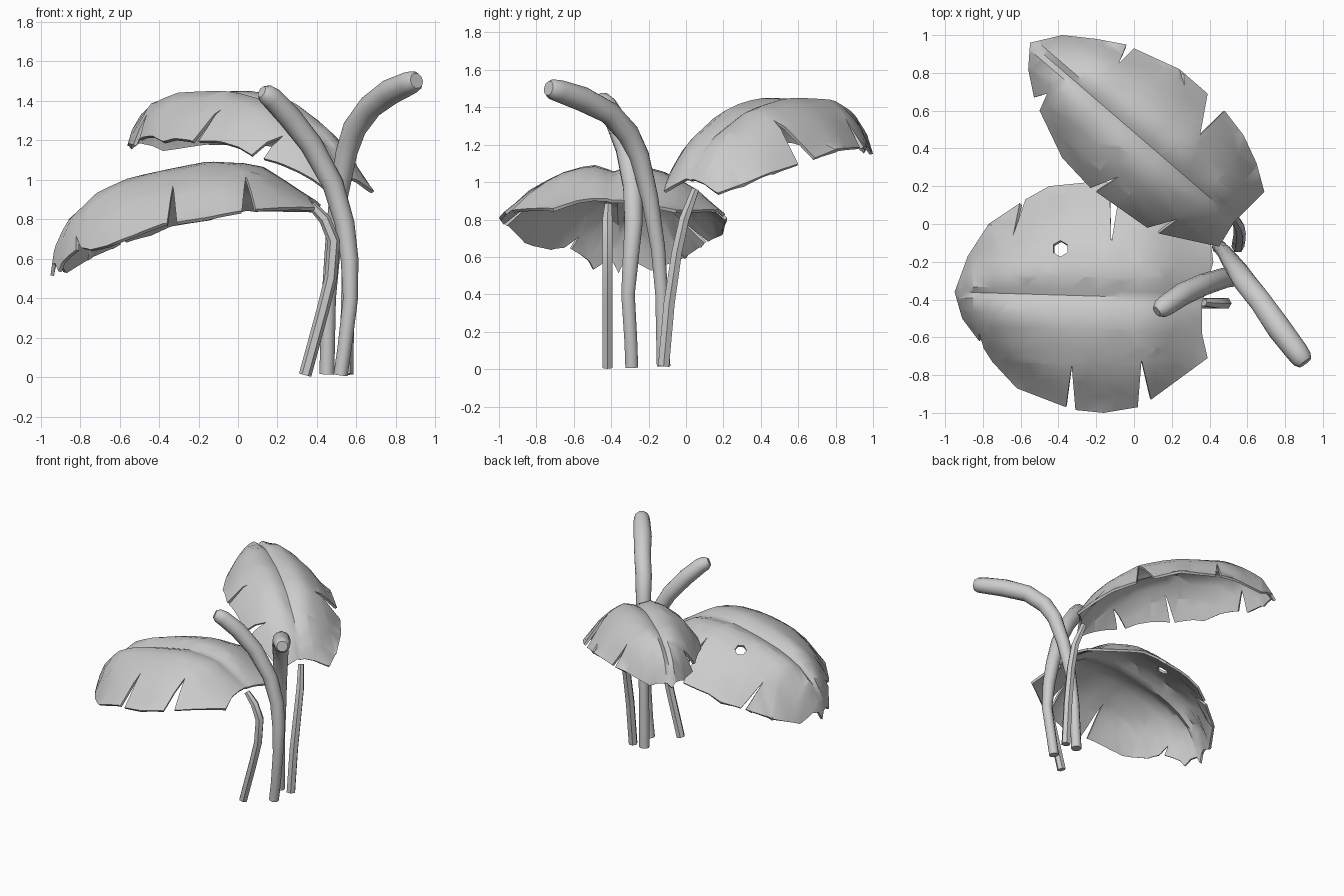
import bpy, bmesh, math
from mathutils import Vector

if "Cube" in bpy.data.objects:
    bpy.data.objects.remove(bpy.data.objects["Cube"])


def lerp_table(table, s):
    """Piecewise-linear lookup in [(key, value), ...]."""
    if s <= table[0][0]:
        return table[0][1]
    for (a, va), (b, vb) in zip(table, table[1:]):
        if s <= b:
            return va + (vb - va) * (s - a) / (b - a)
    return table[-1][1]


def finish(name, bm, angle, thickness=0):
    me = bpy.data.meshes.new(name)
    bm.to_mesh(me)
    bm.free()
    ob = bpy.data.objects.new(name, me)
    bpy.context.collection.objects.link(ob)
    bpy.ops.object.select_all(action='DESELECT')
    ob.select_set(True)
    bpy.context.view_layer.objects.active = ob
    if thickness:
        m = ob.modifiers.new("thickness", 'SOLIDIFY')
        m.thickness, m.offset = thickness, -1
        bpy.ops.object.modifier_apply(modifier=m.name)
    bpy.ops.object.shade_smooth_by_angle(angle=math.radians(angle))
    return ob


# cross-section of a leaf blade: shallow groove on the midrib, drooping sides
SECTION = [(0, .86), (.05, .9), (.2, 1), (.44, .85), (.7, .57), (.9, .18), (1, 0)]


def leaf(name, loops, tip, base, width, edge, ridge):
    """Fill a flat outline, cut it into a grid, then bend it to the leaf's height."""
    tip, base = Vector(tip), Vector(base)
    d = (base - tip).normalized()
    n = Vector((-d.y, d.x))
    length = (base - tip).length
    bm = bmesh.new()
    for pts in loops:
        vs = [bm.verts.new((x, y, 0)) for x, y in pts]
        for i, v in enumerate(vs):
            bm.edges.new((v, vs[i - 1]))
    bmesh.ops.triangle_fill(bm, edges=bm.edges[:], use_beauty=True, use_dissolve=False)
    cuts = [(tip + d * length * i / 14, d) for i in range(1, 14)]
    cuts += [(tip + d * length * k, d) for k in (.02, .045, .97)]
    cuts += [(tip + n * v * sg, n) for v in (.03, .1, .18, .27, .36, .45, .53) for sg in (1, -1)]
    cuts += [(tip, n)]
    for co, no in cuts:
        bmesh.ops.bisect_plane(bm, geom=bm.verts[:] + bm.edges[:] + bm.faces[:], dist=1e-4,
                               plane_co=co.to_3d(), plane_no=no.to_3d())
    bmesh.ops.triangulate(bm, faces=bm.faces[:])
    bm.normal_update()
    bmesh.ops.reverse_faces(bm, faces=[f for f in bm.faces if f.normal.z < 0])
    for v in bm.verts:
        p = v.co.xy - tip
        s, t = p.dot(d), abs(p.dot(n))
        t = min(1, t / lerp_table(width, s))
        e, r = lerp_table(edge, s), lerp_table(ridge, s)
        v.co.z = e + (r - e) * lerp_table(SECTION, t)
    return finish(name, bm, 40, .018)


def tube(name, path, sides, angle):
    """Loft rings along [(x, y, z, radius), ...]."""
    bm = bmesh.new()
    pts = [Vector(p[:3]) for p in path]
    rings = []
    for i, p in enumerate(pts):
        t = (pts[min(i + 1, len(pts) - 1)] - pts[max(i - 1, 0)]).normalized()
        a = Vector((0, 1, 0)).cross(t).normalized()
        b = t.cross(a)
        rings.append([bm.verts.new(p + path[i][3] * (a * math.cos(k) + b * math.sin(k)))
                      for k in (2 * math.pi * j / sides for j in range(sides))])
    for r0, r1 in zip(rings, rings[1:]):
        for j in range(sides):
            k = (j + 1) % sides
            bm.faces.new((r0[j], r0[k], r1[k], r1[j]))
    bm.faces.new(rings[0][::-1])
    bm.faces.new(rings[-1])
    return finish(name, bm, angle)


# low wide leaf with torn notches and a six-sided hole
low_outline = [(-.95, -.36), (-.91, -.5), (-.82, -.62), (-.82, -.58), (-.795, -.66), (-.75, -.73),
               (-.62, -.87), (-.36, -.97), (-.33, -.75), (-.31, -.985), (-.16, -1), (.02, -.97),
               (.04, -.72), (.09, -.93), (.39, -.71), (.36, -.58), (.36, -.42), (.42, -.2),
               (.4, -.05), (.1, .16), (-.07, .21), (-.12, -.1), (-.13, .22), (-.25, .22),
               (-.45, .2), (-.575, .13), (-.64, -.06), (-.605, .11), (-.77, 0), (-.88, -.17)]
hole = [(-.39 + .043 * math.sin(k * math.pi / 3), -.13 + .043 * math.cos(k * math.pi / 3))
        for k in range(6)]
leaf("low_leaf", [low_outline, hole], (-.95, -.36), (.42, -.4),
     width=[(0, .05), (.06, .18), (.17, .34), (.34, .49), (.58, .6), (.95, .61), (1.04, .57), (1.37, .34)],
     edge=[(0, .49), (.19, .62), (.38, .7), (.65, .785), (.95, .83), (1.37, .85)],
     ridge=[(0, .52), (.02, .66), (.09, .81), (.23, .94), (.4, 1.01), (.55, 1.05), (.8, 1.1),
            (1.05, 1.085), (1.37, .88)])

# high leaf reaching to the back left
high_outline = [(-.55, .96), (-.56, .82), (-.53, .67), (-.46, .69), (-.5, .6), (-.38, .35), (-.23, .19),
                (-.08, .25), (-.2, .17), (.07, -.02), (.23, .025), (.13, -.05), (.45, -.12), (.53, .01),
                (.69, .17), (.65, .32), (.58, .47), (.48, .6), (.35, .47), (.39, .69), (.24, .82),
                (0, .93), (-.08, .85), (-.04, .95), (-.2, .98), (-.38, 1)]
leaf("high_leaf", [high_outline], (-.55, .96), (.54, .02),
     width=[(0, .04), (.1, .14), (.25, .24), (.4, .32), (.6, .38), (.9, .41), (1.02, .4), (1.18, .36), (1.46, .2)],
     edge=[(0, 1.13), (.3, 1.19), (.7, 1.18), (1, 1.1), (1.2, 1.05), (1.46, .94)],
     ridge=[(0, 1.17), (.1, 1.33), (.19, 1.4), (.38, 1.46), (.76, 1.46), (1, 1.41), (1.3, 1.24),
            (1.4, 1.1), (1.46, .98)])

# six-sided leaf stems
tube("low_leaf_stem", [(.34, -.42, .01, .032), (.43, -.42, .34, .032), (.47, -.42, .5, .032),
                       (.485, -.42, .69, .032), (.44, -.42, .8, .03), (.37, -.415, .875, .022)], 6, 30)
tube("high_leaf_stem", [(.55, -.12, .015, .034), (.555, -.09, .35, .034), (.56, -.05, .62, .032),
                        (.555, -.01, .8, .03), (.52, .05, .96, .022)], 6, 30)

# rolled young shoots with rounded ends
tube("left_shoot", [(.52, -.29, .01, .036), (.54, -.295, .15, .036), (.57, -.31, .4, .038), (.565, -.295, .6, .045),
                    (.54, -.28, .78, .05), (.48, -.285, .98, .054), (.37, -.32, 1.18, .058),
                    (.26, -.37, 1.32, .06), (.17, -.43, 1.415, .056), (.14, -.45, 1.435, .05),
                    (.12, -.463, 1.446, .03)], 10, 50)
tube("right_shoot", [(.45, -.12, .015, .038), (.46, -.13, .4, .036), (.48, -.15, .65, .04), (.51, -.195, .92, .048),
                     (.55, -.25, 1.14, .055), (.59, -.31, 1.26, .06), (.67, -.41, 1.37, .062),
                     (.77, -.555, 1.445, .066), (.865, -.68, 1.488, .06), (.89, -.715, 1.497, .055),
                     (.905, -.735, 1.502, .04)], 10, 50)
